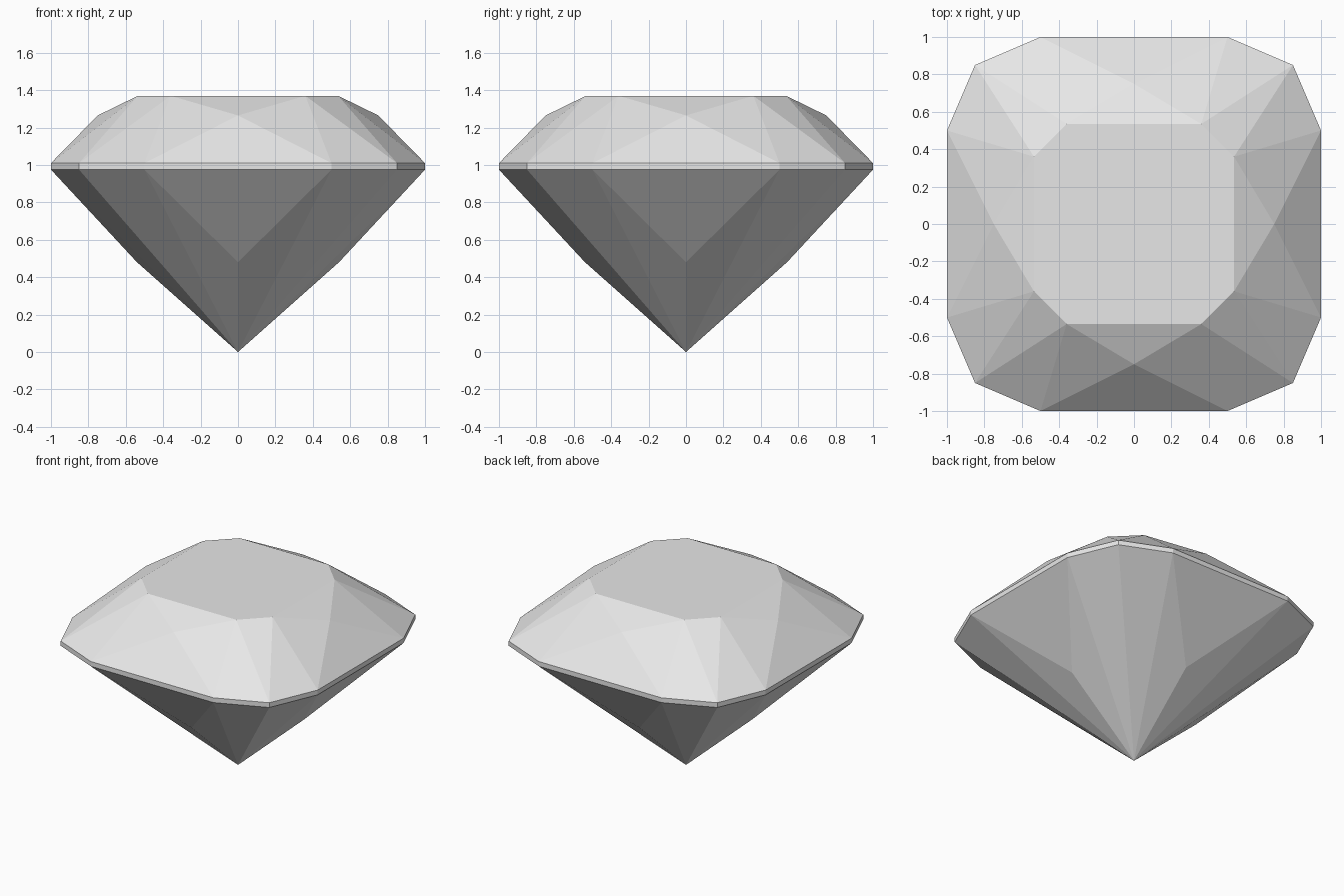
import bpy
import bmesh

cube = bpy.data.objects.get("Cube")
if cube:
    bpy.data.objects.remove(cube, do_unlink=True)

# Single pale grey for the whole stone
grey = bpy.data.materials.new("pale_grey")
grey.use_nodes = True
colour = (0.8, 0.8, 0.8, 1)
grey.diffuse_color = colour
grey.node_tree.nodes["Principled BSDF"].inputs["Base Color"].default_value = colour

GIRDLE_LOW, GIRDLE_HIGH = 0.975, 1.01


def four_sides(points):
    """Repeat the points of the front side around the z axis."""
    ring = []
    for _ in range(4):
        ring += points
        points = [(-y, x, z) for x, y, z in points]
    return ring


def girdle_ring(z):
    return four_sides([(-0.5, -1, z), (0.5, -1, z), (0.85, -0.85, z)])


def build(name, rings, make_faces):
    bm = bmesh.new()
    verts = [[bm.verts.new(p) for p in ring] for ring in rings]
    make_faces(bm, *verts)
    bmesh.ops.recalc_face_normals(bm, faces=bm.faces)
    bmesh.ops.triangulate(bm, faces=[f for f in bm.faces if len(f.verts) == 4])
    mesh = bpy.data.meshes.new(name)
    bm.to_mesh(mesh)
    bm.free()
    mesh.materials.append(grey)
    obj = bpy.data.objects.new(name, mesh)
    bpy.context.collection.objects.link(obj)


# Cut stone: table, crown facets, girdle band and pavilion facets in one shell
def facets(bm, table, crown, high, low, pavilion, tip):
    apex = tip[0]
    bm.faces.new(table)
    for i in range(12):
        j = (i + 1) % 12
        bm.faces.new((low[i], low[j], high[j], high[i]))
    for s in range(4):
        a, b, c, d = (3 * s + k for k in range(4))
        d %= 12
        t0, t1, t2 = table[2 * s], table[2 * s + 1], table[(2 * s + 2) % 8]
        m, p = crown[s], pavilion[s]
        for tri in (
            (t0, t1, m), (high[a], high[b], m),
            (high[a], m, t0), (high[b], t1, m),
            (high[b], high[c], t1), (t1, high[c], t2), (high[c], high[d], t2),
            (low[a], low[b], p), (low[a], p, apex), (low[b], p, apex),
            (low[b], low[c], apex), (low[c], low[d], apex),
        ):
            bm.faces.new(tri)


build("cut_gemstone", [
    four_sides([(-0.36, -0.535, 1.37), (0.36, -0.535, 1.37)]),
    four_sides([(0, -0.75, 1.265)]),
    girdle_ring(GIRDLE_HIGH),
    girdle_ring(GIRDLE_LOW),
    four_sides([(0, -0.54, 0.48)]),
    [(0, 0, 0)],
], facets)
